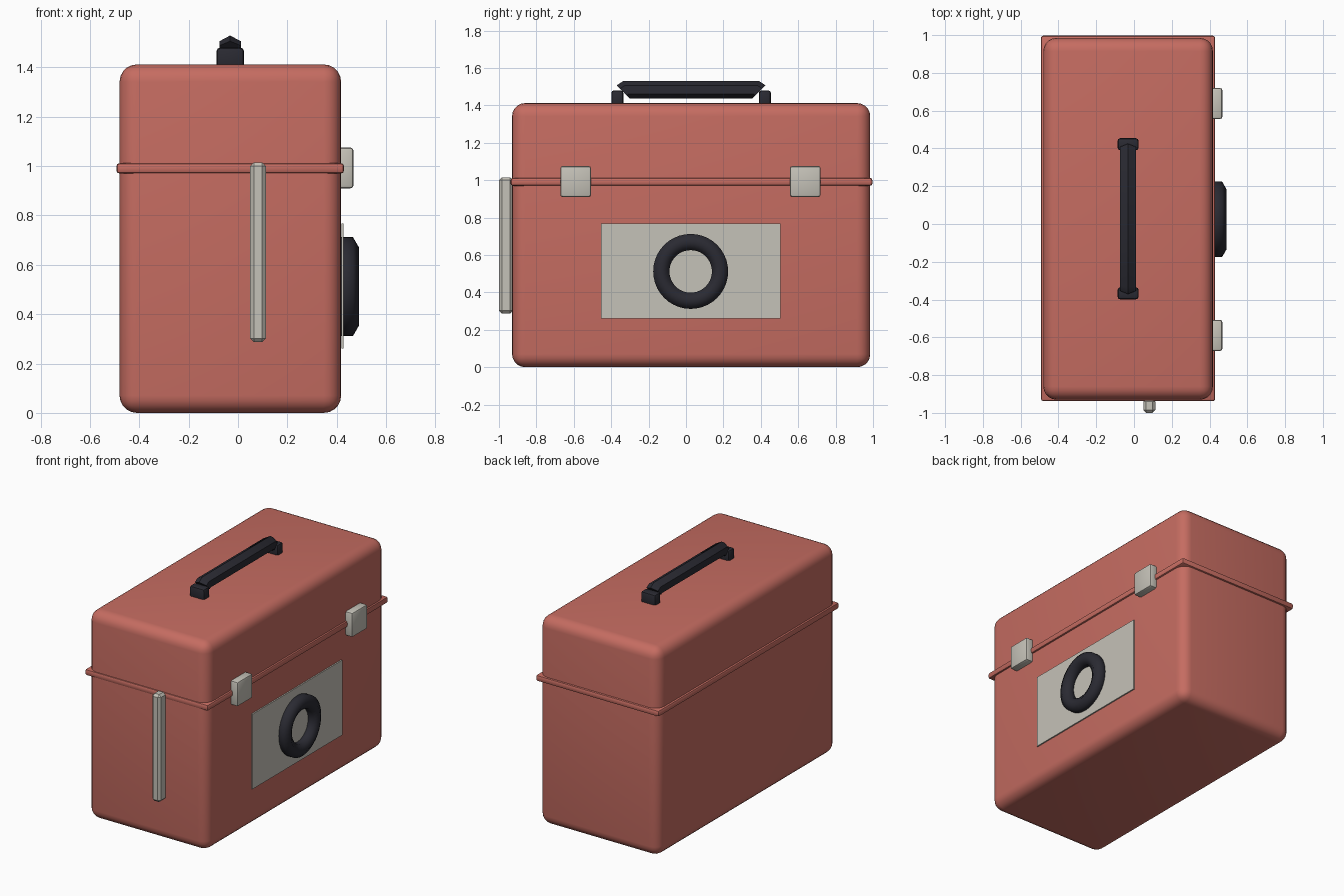
import bpy, bmesh
from math import sin, cos, pi, radians
from mathutils import Vector

if "Cube" in bpy.data.objects:
    bpy.data.objects.remove(bpy.data.objects["Cube"])


def material(name, color):
    m = bpy.data.materials.new(name)
    m.use_nodes = True
    m.diffuse_color = (*color, 1)
    bsdf = next(n for n in m.node_tree.nodes if n.type == 'BSDF_PRINCIPLED')
    bsdf.inputs["Base Color"].default_value = (*color, 1)
    return m


RED = material("coral red", (0.56, 0.15, 0.12))
GREY = material("warm light grey", (0.56, 0.54, 0.48))
DARK = material("dark charcoal", (0.023, 0.023, 0.032))


def finish(bm, name, mat, smooth):
    bmesh.ops.recalc_face_normals(bm, faces=bm.faces)
    mesh = bpy.data.meshes.new(name)
    bm.to_mesh(mesh)
    bm.free()
    mesh.materials.append(mat)
    ob = bpy.data.objects.new(name, mesh)
    bpy.context.collection.objects.link(ob)
    if smooth:
        bpy.ops.object.select_all(action='DESELECT')
        ob.select_set(True)
        bpy.context.view_layer.objects.active = ob
        bpy.ops.object.shade_smooth_by_angle(angle=radians(smooth))
    return ob


def box(name, x, y, z, mat, bevel=0, segments=1, smooth=0):
    """Box spanning the three (low, high) ranges, with rounded edges."""
    bm = bmesh.new()
    bmesh.ops.create_cube(bm, size=1)
    for v in bm.verts:
        v.co = [(lo + hi) / 2 + c * (hi - lo) for c, (lo, hi) in zip(v.co, (x, y, z))]
    if bevel:
        bmesh.ops.bevel(bm, geom=bm.edges[:], offset=bevel, segments=segments,
                        profile=0.5, affect='EDGES')
    return finish(bm, name, mat, smooth)


def loft(name, rings, mat, closed, smooth):
    """Skin a row of equal cross-sections, as a loop or with end caps."""
    bm = bmesh.new()
    rows = [[bm.verts.new(p) for p in ring] for ring in rings]
    n = len(rows[0])
    pairs = list(zip(rows, rows[1:])) + ([(rows[-1], rows[0])] if closed else [])
    for a, b in pairs:
        for i in range(n):
            j = (i + 1) % n
            bm.faces.new((a[i], a[j], b[j], b[i]))
    if not closed:
        bm.faces.new(rows[0])
        bm.faces.new(rows[-1])
    return finish(bm, name, mat, smooth)


HEX = [(cos(k * pi / 3), sin(k * pi / 3)) for k in range(6)]

# Case with rounded edges, and the seam rim around it
box("case", (-0.48, 0.418), (-0.93, 0.985), (0, 1.412), RED, 0.07, 5, 60)
box("seam_rim", (-0.493, 0.43), (-0.938, 0.997), (0.97, 1.012), RED, 0.013, 2, 40)

# Hinge rod on the front end
box("hinge_rod", (0.049, 0.113), (-1.0, -0.925), (0.287, 1.015), GREY, 0.015)

# Latches across the seam
for name, y in (("front_latch", -0.59), ("back_latch", 0.638)):
    box(name, (0.40, 0.468), (y - 0.082, y + 0.082), (0.91, 1.075), GREY, 0.012, 2, 40)

# Side plate with a ring on it
box("side_plate", (0.419, 0.428), (-0.455, 0.505), (0.26, 0.768), GREY)
rings = []
for s in range(40):
    a = s * 2 * pi / 40
    rings.append([(0.441 + 0.05 * u,
                   0.025 + (0.157 + 0.05 * v) * cos(a),
                   0.512 + (0.157 + 0.05 * v) * sin(a)) for u, v in HEX])
loft("plate_ring", rings, DARK, True, 65)

# Carrying handle: two feet and a hexagonal grip with bent-down ends
for name, y in (("front_handle_foot", -0.367), ("back_handle_foot", 0.422)):
    box(name, (-0.087, 0.024), (y - 0.032, y + 0.032), (1.39, 1.48), DARK, 0.014, 2, 40)
rings = []
for y, z, tilt in ((-0.363, 1.471, 45), (-0.345, 1.483, 22),
                   (0.345, 1.483, -22), (0.363, 1.471, -45)):
    t = radians(tilt)
    up = Vector((0, -sin(t), cos(t)))
    centre = Vector((-0.032, 0.027 + y, z))
    rings.append([centre + 0.05 * (u * up + Vector((v, 0, 0))) for u, v in HEX])
loft("handle_grip", rings, DARK, False, 30)
